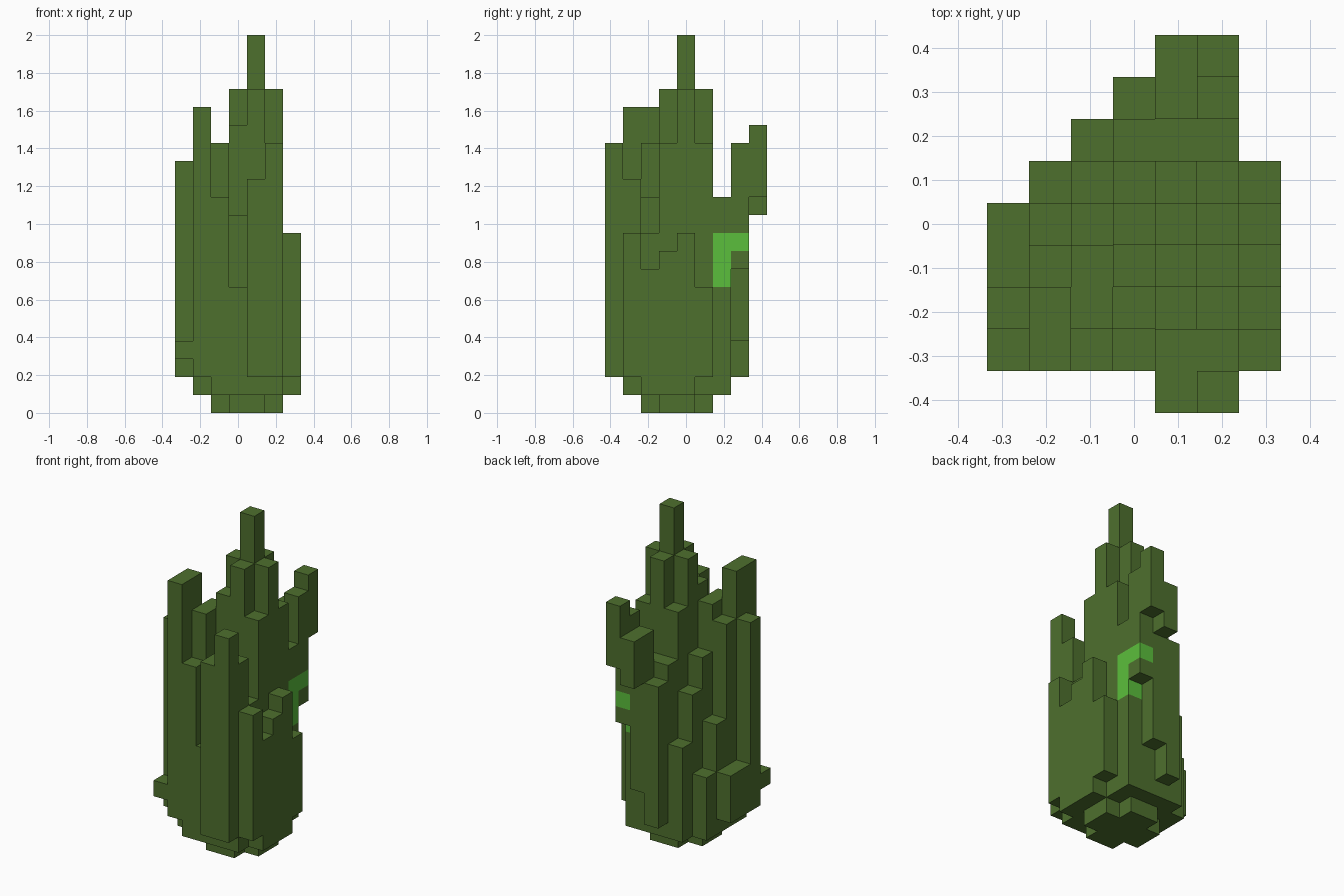
import bpy, bmesh
from mathutils import Vector

cube = bpy.data.objects.get("Cube")
if cube:
    bpy.data.objects.remove(cube)


def make_material(name, colour):
    mat = bpy.data.materials.new(name)
    mat.use_nodes = True
    mat.diffuse_color = colour
    mat.node_tree.nodes["Principled BSDF"].inputs["Base Color"].default_value = colour
    return mat


leaf_green = make_material("leaf green", (0.076, 0.162, 0.027, 1))
bright_green = make_material("bright green", (0.105, 0.52, 0.045, 1))

# Column tops in blocks (base 36), one string per row from front to back
TOPS = [
    "0000DF0",
    "4HC7DDA",
    "EHFBCA8",
    "5EFGIF9",
    "58CILIA",
    "05AFIF7",
    "007CCC0",
    "000BEF0",
    "0000EG0",
]
SIZE = 2 / 21
COLUMNS, ROWS = len(TOPS[0]), len(TOPS)

# Overhanging columns start above the rounded underside
OVERHANGS = {(0, 1): 3, (6, 5): 2, (4, 7): 4, (5, 7): 8, (4, 8): 11, (5, 8): 12}
BRIGHT_BLOCKS = {(5, 6, 7), (5, 6, 8), (5, 6, 9), (5, 7, 9)}


def column_floor(col, row):
    """Stepped underside: a small cross, then a wider ring, then the rest."""
    if (col, row) in OVERHANGS:
        return OVERHANGS[col, row]
    dx, dy = abs(col - 3.5), abs(row - 3.5)
    if max(dx, dy) < 2 and dx + dy < 3:
        return 0
    if max(dx, dy) < 3 and dx + dy < 4.5:
        return 1
    return 2


# Fill every column with blocks
blocks = set()
for row, line in enumerate(TOPS):
    for col, top in enumerate(line):
        for level in range(column_floor(col, row), int(top, 36)):
            blocks.add((col, row, level))

# Outer skin of the blocks
bm = bmesh.new()
corners = {}


def corner(point):
    key = tuple(round(c) for c in point)
    if key not in corners:
        x, y, z = key
        corners[key] = bm.verts.new(
            ((x - COLUMNS / 2) * SIZE, (y - ROWS / 2) * SIZE, z * SIZE))
    return corners[key]


axes = [Vector((1, 0, 0)), Vector((0, 1, 0)), Vector((0, 0, 1))]
for block in sorted(blocks):
    centre = Vector(block) + sum(axes, Vector()) / 2
    for i, axis in enumerate(axes):
        for side in (-1, 1):
            normal = axis * side
            neighbour = tuple(round(c) for c in Vector(block) + normal)
            if neighbour in blocks:
                continue
            u = axes[(i + 1) % 3] / 2
            v = normal.cross(u)
            middle = centre + normal / 2
            quad = [middle - u - v, middle + u - v, middle + u + v, middle - u + v]
            face = bm.faces.new([corner(p) for p in quad])
            face.material_index = int(block in BRIGHT_BLOCKS)

mesh = bpy.data.meshes.new("block_bush")
bm.to_mesh(mesh)
bm.free()
mesh.materials.append(leaf_green)
mesh.materials.append(bright_green)
bush = bpy.data.objects.new("block_bush", mesh)
bpy.context.collection.objects.link(bush)
